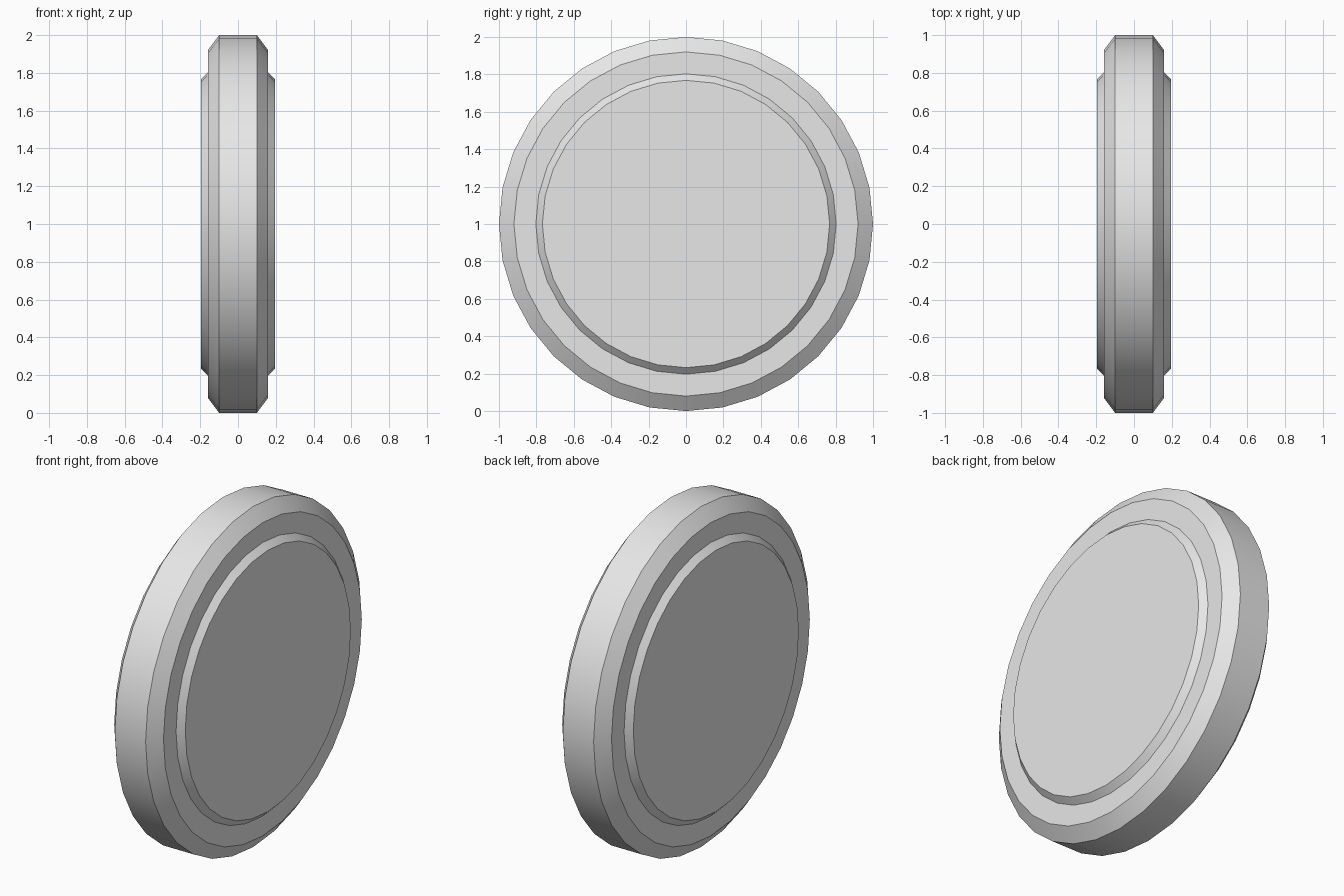
import bpy, bmesh, math
from mathutils import Vector

if "Cube" in bpy.data.objects:
    bpy.data.objects.remove(bpy.data.objects["Cube"], do_unlink=True)

SEGMENTS = 32

# Plain grey material
grey = bpy.data.materials.new("light_grey")
grey.use_nodes = True
colour = (0.8, 0.8, 0.8, 1)
grey.diffuse_color = colour
grey.node_tree.nodes["Principled BSDF"].inputs["Base Color"].default_value = colour

# Half profile (x, radius): rim edge, bevel, flat shoulder, raised bevelled face
half = [(0.10, 1.0), (0.16, 0.92), (0.16, 0.803), (0.195, 0.768)]
profile = [(-x, r) for x, r in reversed(half)] + half


def ring(bm, x, radius):
    """One loop of vertices around the x axis, resting at z = 0."""
    angles = [math.tau * i / SEGMENTS for i in range(SEGMENTS)]
    return [bm.verts.new(Vector((x, radius * math.sin(a), 1 + radius * math.cos(a))))
            for a in angles]


# Turned disc with a cap on each side
bm = bmesh.new()
rings = [ring(bm, x, r) for x, r in profile]
for a, b in zip(rings, rings[1:]):
    for i in range(SEGMENTS):
        j = (i + 1) % SEGMENTS
        bm.faces.new((a[i], a[j], b[j], b[i]))
bm.faces.new(rings[0])
bm.faces.new(rings[-1])
bmesh.ops.recalc_face_normals(bm, faces=bm.faces)

mesh = bpy.data.meshes.new("stepped_disc")
bm.to_mesh(mesh)
bm.free()
mesh.materials.append(grey)
disc = bpy.data.objects.new("stepped_disc", mesh)
bpy.context.collection.objects.link(disc)

# Smooth around the rim, crisp at the bevels
bpy.ops.object.select_all(action="DESELECT")
disc.select_set(True)
bpy.context.view_layer.objects.active = disc
bpy.ops.object.shade_smooth_by_angle(angle=math.radians(30))
